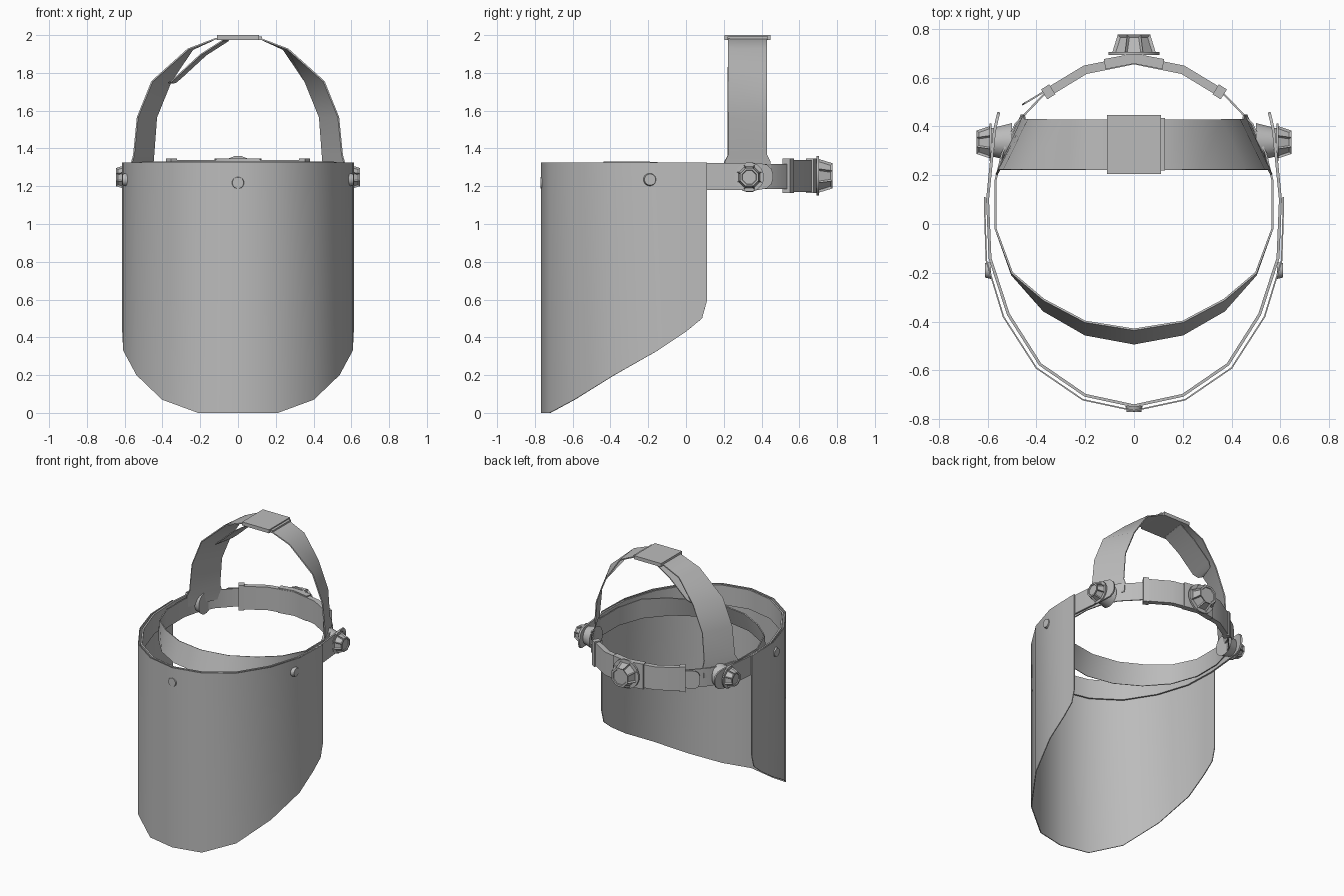
import bpy, bmesh, math
from mathutils import Matrix, Vector

cube = bpy.data.objects.get("Cube")
if cube:
    bpy.data.objects.remove(cube, do_unlink=True)

grey = bpy.data.materials.new("plastic_grey")
grey.use_nodes = True
COLOUR = (0.5, 0.5, 0.5, 1)
grey.diffuse_color = COLOUR
grey.node_tree.nodes["Principled BSDF"].inputs["Base Color"].default_value = COLOUR


def finish(name, bm, thickness=0):
    bmesh.ops.recalc_face_normals(bm, faces=bm.faces)
    me = bpy.data.meshes.new(name)
    bm.to_mesh(me)
    bm.free()
    me.materials.append(grey)
    ob = bpy.data.objects.new(name, me)
    bpy.context.collection.objects.link(ob)
    bpy.ops.object.select_all(action='DESELECT')
    ob.select_set(True)
    bpy.context.view_layer.objects.active = ob
    if thickness:
        mod = ob.modifiers.new("Thickness", 'SOLIDIFY')
        mod.thickness = thickness
        mod.offset = 0
        bpy.ops.object.modifier_apply(modifier=mod.name)
    bpy.ops.object.shade_smooth_by_angle(angle=math.radians(35))
    return ob


def ribbon(name, edge_a, edge_b, thickness):
    """Strip of quads between two edge paths, thickened."""
    bm = bmesh.new()
    a = [bm.verts.new(p) for p in edge_a]
    b = [bm.verts.new(p) for p in edge_b]
    for i in range(len(a) - 1):
        bm.faces.new((a[i], a[i + 1], b[i + 1], b[i]))
    return finish(name, bm, thickness)


def mirrored(half):
    """Extend a path that starts on x = 0 to both sides."""
    return [(-x, y, z) for x, y, z in half[:0:-1]] + list(half)


def box(name, lo, hi):
    bm = bmesh.new()
    bmesh.ops.create_cube(bm, size=1)
    for v in bm.verts:
        v.co = [l + (c + 0.5) * (h - l) for c, l, h in zip(v.co, lo, hi)]
    return finish(name, bm)


def cone(bm, start, axis, depth, r1, r2, sides):
    axis = Vector(axis)
    turn = axis.to_track_quat('Z', 'Y').to_matrix().to_4x4()
    spin = Matrix.Rotation(math.pi / sides, 4, 'Z')
    place = Matrix.Translation(Vector(start) + axis * depth / 2) @ turn @ spin
    return bmesh.ops.create_cone(bm, cap_ends=True, segments=sides, radius1=r1,
                                 radius2=r2, depth=depth, matrix=place)


def disc(name, start, axis, depth, r1, r2, sides=16):
    bm = bmesh.new()
    cone(bm, start, axis, depth, r1, r2, sides)
    return finish(name, bm)


def knob(name, start, axis, depth, r1, r2):
    """Tapered grip with recessed side panels and a dished cap."""
    bm = bmesh.new()
    cone(bm, start, axis, depth, r1, r2, 8)
    panels = [f for f in bm.faces if len(f.verts) == 4]
    cap = max((f for f in bm.faces if len(f.verts) == 8),
              key=lambda f: f.calc_center_median().dot(Vector(axis)))
    bmesh.ops.inset_individual(bm, faces=panels, thickness=r1 * 0.13, depth=-r1 * 0.1)
    bmesh.ops.inset_region(bm, faces=[cap], thickness=r1 * 0.15, depth=0)
    bmesh.ops.inset_region(bm, faces=[cap], thickness=0.003, depth=-0.006)
    cone(bm, start, axis, depth * 0.15, r1 * 1.06, r1 * 1.06, 16)
    return finish(name, bm)


# Curved visor with a rising lower edge: x, y, lower z
TOP = 1.325
visor = [(0, -.765, 0), (.21, -.72, 0), (.4, -.59, .07), (.535, -.38, .2),
         (.605, -.15, .33), (.61, 0, .43), (.612, .085, .5), (.612, .11, .59)]
ribbon("visor", mirrored([(x, y, TOP) for x, y, z in visor]),
       mirrored(visor), 0.006)

# Frame behind the visor, with rounded rear tabs: x, y, end rounding
frame = [(0, -.745, 0), (.2, -.702, 0), (.385, -.575, 0), (.515, -.37, 0),
         (.59, -.14, 0), (.6, .1, 0), (.572, .38, 0), (.562, .425, .008),
         (.556, .45, .03), (.554, .458, .055)]
ribbon("visor_frame", mirrored([(x, y, TOP - .002 - r) for x, y, r in frame]),
       mirrored([(x, y, 1.18 + r) for x, y, r in frame]), 0.012)

# Headband, flared outward at the brow: x, y, flare
band = [(0, -.432, .058), (.2, -.4, .053), (.37, -.31, .045), (.5, -.2, .008),
        (.567, -.02, 0), (.567, .18, 0), (.54, .29, 0), (.485, .41, 0),
        (.37, .53, 0), (.2, .63, 0), (0, .67, 0)]
upper = [(x, y, 1.33 if f else 1.318) for x, y, f in band]
lower = [(x, y - f, 1.185) for x, y, f in band]
ribbon("headband", mirrored(upper) + [], mirrored(lower) + [], 0.008)

# Loose end of the headband beyond the rear adjuster
tail = [(-.34, .56, 0), (-.43, .505, 0), (-.448, .495, .012), (-.458, .488, .04)]
ribbon("headband_tail", [(x, y, 1.315 - r) for x, y, r in tail],
       [(x, y, 1.188 + r) for x, y, r in tail], 0.007)

# Rear adjuster housing with end flanges and a centre block
rear = [(0, .672), (.2, .632), (.365, .532)]
ribbon("rear_adjuster", mirrored([(x, y, 1.34) for x, y in rear]),
       mirrored([(x, y, 1.17) for x, y in rear]), 0.036)
block = [(0, .678), (.12, .655)]
ribbon("adjuster_block", mirrored([(x, y, 1.348) for x, y in block]),
       mirrored([(x, y, 1.163) for x, y in block]), 0.042)
for side, s in (("left", 1), ("right", -1)):
    ends = [(s * .335, .552), (s * .368, .531)]
    ribbon(side + "_adjuster_flange", [(x, y, 1.348) for x, y in ends],
           [(x, y, 1.163) for x, y in ends], 0.048)
knob("rear_knob", (0, .692, 1.255), (0, 1, 0), .084, .1, .072)

# Crown strap: front x, rear x, height, widening at the foot
crown = [(0, 0, 1.983, 0), (.12, .12, 1.98, 0), (.265, .24, 1.925, 0),
         (.455, .355, 1.755, 0), (.532, .432, 1.565, 0), (.552, .447, 1.365, 0),
         (.562, .45, 1.33, .018), (.564, .46, 1.25, .02)]
ribbon("crown_strap", mirrored([(f, .222 - w, z) for f, r, z, w in crown]),
       mirrored([(r, .428 + w, z) for f, r, z, w in crown]), 0.008)

# Loose end of the crown strap, tucked under the right side
tuck = [(-.08, 1.972, 0), (-.2, 1.895, 0), (-.33, 1.775, 0),
        (-.357, 1.752, .02), (-.37, 1.748, .06)]
ribbon("crown_strap_tail", [(x, .225 + r, z) for x, z, r in tuck],
       [(x + .03, .425 - r, z) for x, z, r in tuck], 0.007)

# Crown buckle with a raised lip at the slot
box("crown_buckle", (-.11, .205, 1.974), (.11, .447, 2.0))
box("buckle_lip", (.105, .22, 1.974), (.128, .435, 1.992))

# Pivots, knobs and rivets on both sides
for side, s in (("left", 1), ("right", -1)):
    out = (s, 0, 0)
    disc(side + "_pivot", (s * .5, .335, 1.248), out, .085, .08, .058)
    knob(side + "_knob", (s * .583, .335, 1.248), out, .062, .074, .052)
    disc(side + "_rivet", (s * .585, -.19, 1.235), (s, -.15 * 0, 0), .026, .036, .03)
disc("front_rivet", (0, -.745, 1.218), (0, -1, 0), .026, .036, .03)
